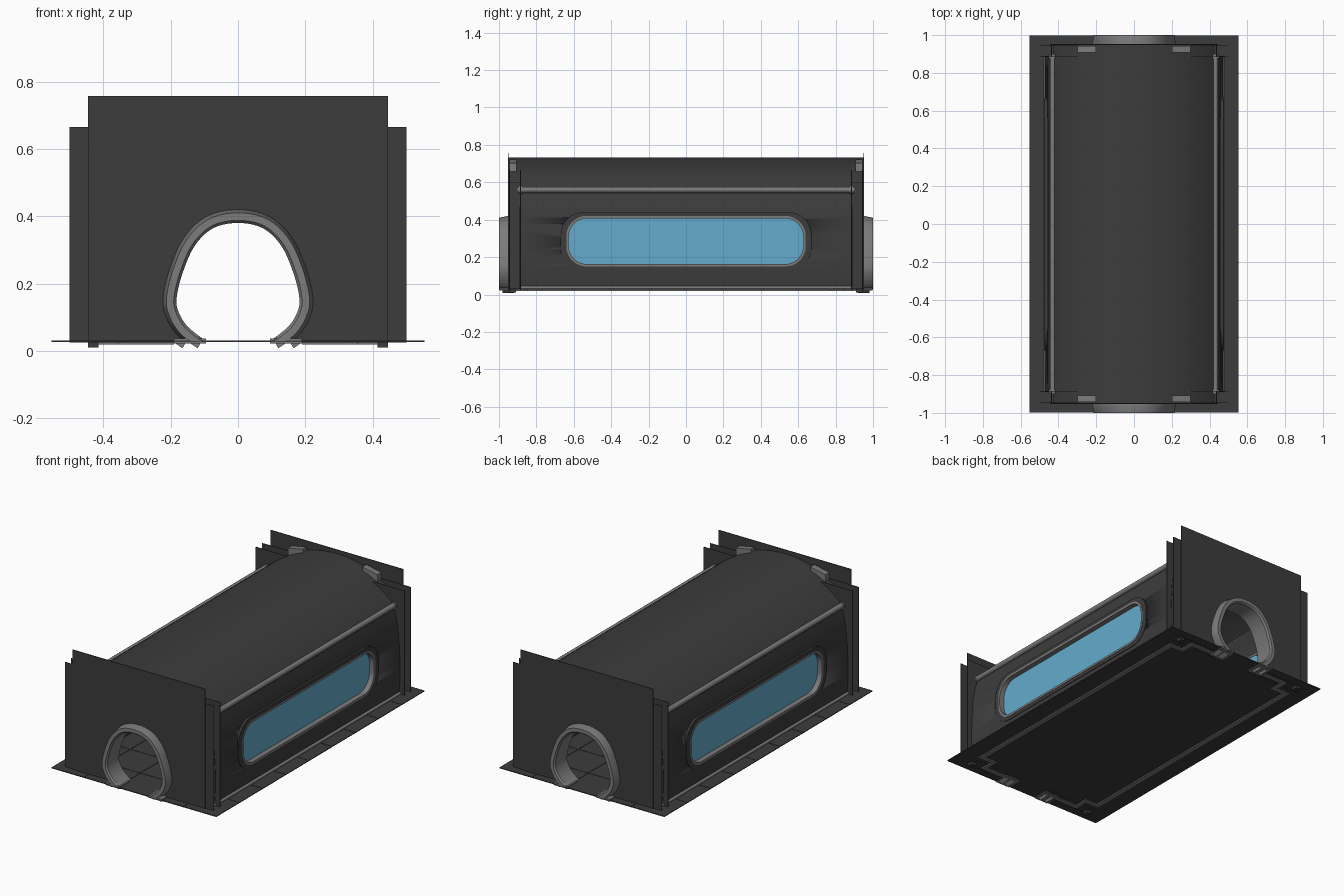
import bpy, bmesh, math
from mathutils import Matrix, Vector

if "Cube" in bpy.data.objects:
    bpy.data.objects.remove(bpy.data.objects["Cube"])


def material(name, rgb):
    m = bpy.data.materials.new(name)
    m.diffuse_color = (*rgb, 1)
    m.use_nodes = True
    m.node_tree.nodes["Principled BSDF"].inputs["Base Color"].default_value = m.diffuse_color
    return m


DARK = material("dark_panel", (0.045, 0.045, 0.045))
GREY = material("grey_trim", (0.2, 0.2, 0.2))
GLASS = material("blue_glass", (0.13, 0.41, 0.6))


def finish(name, bm, mat):
    bmesh.ops.remove_doubles(bm, verts=bm.verts, dist=1e-5)
    bmesh.ops.recalc_face_normals(bm, faces=bm.faces)
    me = bpy.data.meshes.new(name)
    bm.to_mesh(me)
    bm.free()
    me.materials.append(mat)
    ob = bpy.data.objects.new(name, me)
    bpy.context.collection.objects.link(ob)
    bpy.ops.object.select_all(action='DESELECT')
    ob.select_set(True)
    bpy.context.view_layer.objects.active = ob
    bpy.ops.object.shade_smooth_by_angle(angle=math.radians(35))
    return ob


def plate(name, loops, axis, pos, half, mat):
    """Extruded flat outline with optional holes, facing the given axis."""
    cu = bpy.data.curves.new(name, 'CURVE')
    cu.dimensions, cu.fill_mode, cu.extrude = '2D', 'BOTH', half
    for loop in loops:
        sp = cu.splines.new('POLY')
        sp.points.add(len(loop) - 1)
        for p, (u, v) in zip(sp.points, loop):
            p.co = (u, v, 0, 1)
        sp.use_cyclic_u = True
    tmp = bpy.data.objects.new(name + "_outline", cu)
    bpy.context.collection.objects.link(tmp)
    dg = bpy.context.evaluated_depsgraph_get()
    me = bpy.data.meshes.new_from_object(tmp.evaluated_get(dg))
    bm = bmesh.new()
    bm.from_mesh(me)
    bpy.data.objects.remove(tmp)
    for v in bm.verts:
        u, w, d = v.co
        v.co = (d + pos, u, w) if axis == 'x' else (u, d + pos, w) if axis == 'y' else (u, w, d + pos)
    return finish(name, bm, mat)


def box(name, lo, hi, mat):
    bm = bmesh.new()
    bmesh.ops.create_cube(bm, size=1)
    for v in bm.verts:
        v.co = [(a + b) / 2 + c * (b - a) for a, b, c in zip(lo, hi, v.co)]
    return finish(name, bm, mat)


def rod(name, x, z, y0, y1, r, mat):
    bm = bmesh.new()
    bmesh.ops.create_cone(bm, cap_ends=True, segments=16, radius1=r, radius2=r, depth=y1 - y0,
                          matrix=Matrix.Translation((x, (y0 + y1) / 2, z)) @ Matrix.Rotation(math.pi / 2, 4, 'X'))
    return finish(name, bm, mat)


def rounded(hw, hh, r, cz):
    return [(sx * (hw - r) + r * math.cos(math.radians(a0 + a)), cz + sz * (hh - r) + r * math.sin(math.radians(a0 + a)))
            for sx, sz, a0 in ((1, 1, 0), (-1, 1, 90), (-1, -1, 180), (1, -1, 270)) for a in range(0, 91, 10)]


def smooth_path(pts, n=5):
    p = [Vector(q) for q in pts]
    p = [2 * p[0] - p[1]] + p + [2 * p[-1] - p[-2]]
    out = []
    for a, b, c, d in zip(p, p[1:], p[2:], p[3:]):
        for i in range(n):
            t = i / n
            out.append(0.5 * (2 * b + (c - a) * t + (2 * a - 5 * b + 4 * c - d) * t * t
                              + (3 * b - a - 3 * c + d) * t ** 3))
    return out + [p[-2]]


# Egg-shaped doorway outline, left foot over the top to the right foot
half_arch = [(0.10, 0.032), (0.152, 0.075), (0.178, 0.12), (0.182, 0.16), (0.165, 0.23), (0.13, 0.31), (0.075, 0.364)]
ARCH = smooth_path([(-x, z) for x, z in half_arch] + [(0, 0.38)] + half_arch[::-1])


def arch_offset(d):
    out = []
    for i, p in enumerate(ARCH):
        t = (ARCH[min(i + 1, len(ARCH) - 1)] - ARCH[max(i - 1, 0)]).normalized()
        q = p + Vector((-t.y, t.x)) * d
        out.append((q.x, max(q.y, 0.03)))
    return out


# Floor tiles
T = 2 / 9
bm = bmesh.new()
for i in range(5):
    for j in range(9):
        m = Matrix.Translation(((i - 2) * T, (j - 4) * T, 0.029)) @ Matrix.Diagonal((T - 0.003, T - 0.003, 0.004, 1))
        bmesh.ops.create_cube(bm, size=1, matrix=m)
finish("floor_tiles", bm, DARK)
box("floor_base", (-0.553, -0.998, 0.026), (0.553, 0.998, 0.028), DARK)

# Vaulted roof sheet
R, TOP, A = 0.629, 0.733, math.asin(0.425 / 0.629)


def roof_arc(r, n=32):
    return [(r * math.sin(A * (2 * i / n - 1)), TOP - R + r * math.cos(A * (2 * i / n - 1))) for i in range(n + 1)]


plate("roof", [roof_arc(R) + roof_arc(R - 0.008)[::-1]], 'y', 0, 0.95, DARK)

# End walls, doorway rings and feet
for s, end in ((-1, "front"), (1, "back")):
    hole = arch_offset(0.012)
    for nm, w, h, y in (("outer", 0.445, 0.757, 0.95), ("middle", 0.5, 0.665, 0.944), ("inner", 0.5, 0.665, 0.885)):
        outline = [(-w, 0.025), (-w, h), (w, h), (w, 0.025), (hole[-1][0], 0.025)] + hole[::-1] + [(hole[0][0], 0.025)]
        plate(f"{end}_{nm}_wall", [outline], 'y', s * y, 0.002, DARK)
    bm = bmesh.new()
    rows = [[bm.verts.new((x, s * y, z)) for x, z in arch_offset(d)]
            for d, y in ((0.0, 0.88), (0.0, 0.99), (0.008, 1.0), (0.03, 1.0), (0.04, 0.953), (0.025, 0.88))]
    for a, b in zip(rows, rows[1:] + rows[:1]):
        for i in range(len(a) - 1):
            bm.faces.new((a[i], a[i + 1], b[i + 1], b[i]))
    bm.faces.new([r[0] for r in rows])
    bm.faces.new([r[-1] for r in rows])
    finish(f"{end}_doorway_ring", bm, GREY)
    for m in (-1, 1):
        x0, x1 = sorted((m * 0.095, m * 0.19))
        y0, y1 = sorted((s * 0.9, s * 0.998))
        box(f"{end}_door_foot", (x0, y0, 0.022), (x1, y1, 0.037), GREY)
        for k in (0.11, 0.155):
            plate(f"{end}_door_claw", [[(m * k, 0.025), (m * (k + 0.035), 0.025), (m * (k + 0.01), 0.008)]],
                  'y', s * 0.95, 0.03, GREY)
        # Roof bracket between the end panels
        plate(f"{end}_roof_bracket", [[(m * 0.2, 0.69), (m * 0.2, 0.722), (m * 0.3, 0.702), (m * 0.3, 0.645)]],
              'y', s * 0.925, 0.018, GREY)

# Curved side walls with long rounded windows
wall = smooth_path([(0.463, 0.03), (0.47, 0.15), (0.466, 0.3), (0.452, 0.45), (0.425, 0.56)], 4)
ZC = 0.285
for s, side in ((-1, "left"), (1, "right")):
    prof = [(s * x, z) for x, z in wall] + [(s * (x - 0.012), z) for x, z in wall[::-1]]
    ob = plate(f"{side}_wall", [prof], 'y', 0, 0.89, DARK)
    cut = plate("window_cutter", [rounded(0.63, 0.126, 0.1, ZC)], 'x', s * 0.46, 0.1, DARK)
    mod = ob.modifiers.new("window", 'BOOLEAN')
    mod.object, mod.operation, mod.solver = cut, 'DIFFERENCE', 'EXACT'
    bpy.context.view_layer.objects.active = ob
    bpy.ops.object.modifier_apply(modifier="window")
    bpy.data.objects.remove(cut)
    plate(f"{side}_window_surround", [rounded(0.67, 0.155, 0.12, ZC), rounded(0.637, 0.132, 0.105, ZC)],
          'x', s * 0.466, 0.007, DARK)
    plate(f"{side}_window_frame", [rounded(0.64, 0.135, 0.108, ZC), rounded(0.627, 0.122, 0.097, ZC)],
          'x', s * 0.456, 0.019, GREY)
    plate(f"{side}_window_glass", [rounded(0.63, 0.125, 0.1, ZC)], 'x', s * 0.442, 0.002, GLASS)
    # Eaves rail with collars, and skirting
    rod(f"{side}_eaves_rail", s * 0.43, 0.56, -0.9, 0.9, 0.016, GREY)
    for y in (-0.885, 0.885):
        rod(f"{side}_rail_collar", s * 0.43, 0.56, y - 0.01, y + 0.01, 0.022, GREY)
    rod(f"{side}_skirting", s * 0.468, 0.036, -0.89, 0.89, 0.009, GREY)
    # Underside lip with stepped corners, and corner columns
    xs = lambda a, b: sorted((s * a, s * b))
    a, b = xs(0.415, 0.445)
    box(f"{side}_floor_lip", (a, -0.84, 0.019), (b, 0.84, 0.027), GREY)
    for e in (-1, 1):
        ys = lambda p, q: sorted((e * p, e * q))
        for xa, xb, ya, yb in ((0.33, 0.445, 0.825, 0.85), (0.33, 0.355, 0.825, 0.93), (0.19, 0.355, 0.91, 0.935)):
            (a, b), (c, d) = xs(xa, xb), ys(ya, yb)
            box("corner_floor_lip", (a, c, 0.019), (b, d, 0.027), GREY)
        (a, b), (c, d) = xs(0.415, 0.445), ys(0.91, 0.945)
        box("corner_foot", (a, c, 0.01), (b, d, 0.027), DARK)
        (a, b), (c, d) = xs(0.434, 0.44), ys(0.886, 0.948)
        box("corner_column", (a, c, 0.027), (b, d, 0.6), DARK)
